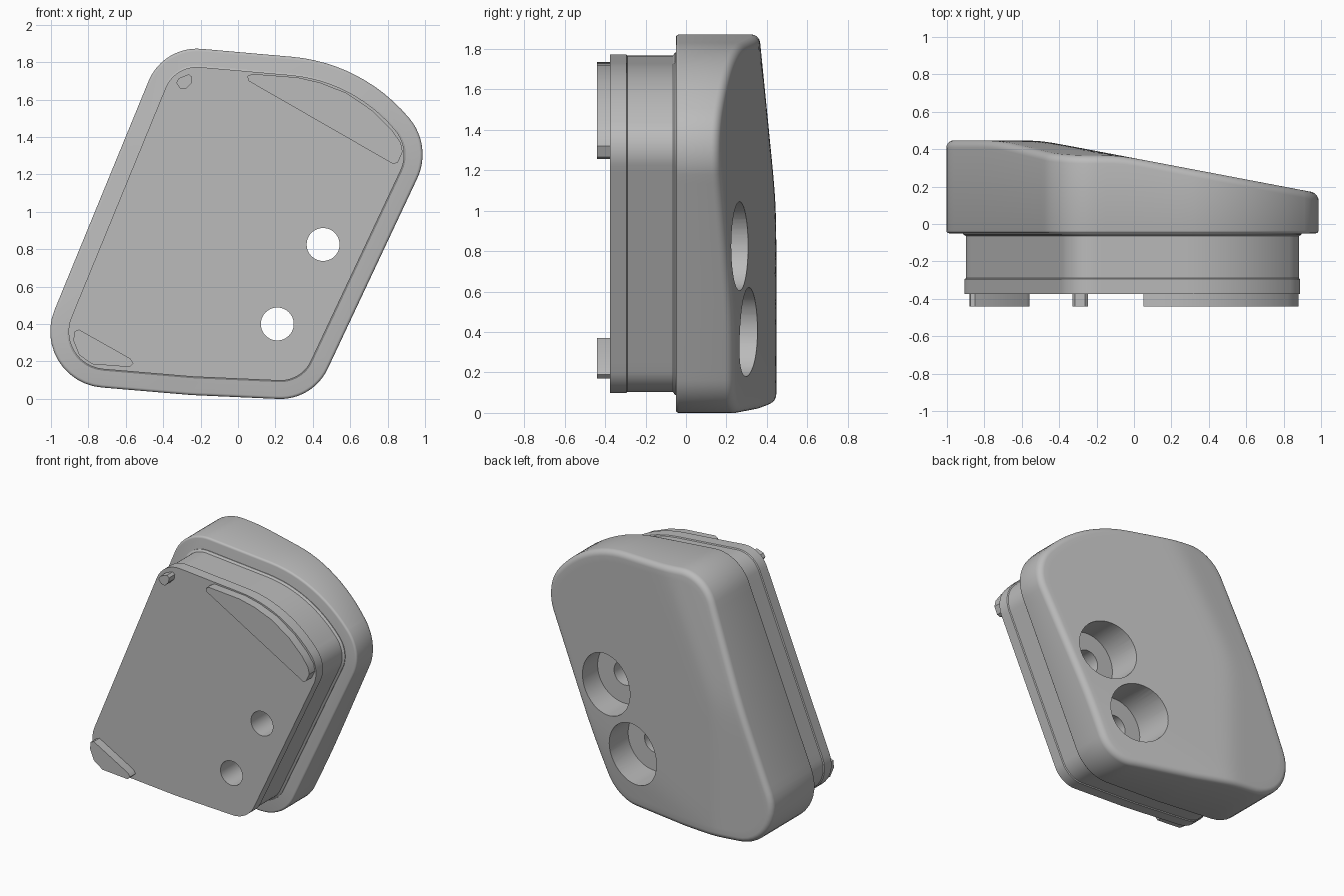
import bpy, bmesh, math
from mathutils import Vector, Matrix

if "Cube" in bpy.data.objects:
    bpy.data.objects.remove(bpy.data.objects["Cube"])

grey = bpy.data.materials.new("plain_grey")
grey.use_nodes = True
GREY = (0.5, 0.5, 0.5, 1)
grey.diffuse_color = GREY
grey.node_tree.nodes["Principled BSDF"].inputs["Base Color"].default_value = GREY


def rounded_outline(corners, steps=12, spacing=0.05):
    """Clockwise polygon with filleted corners -> list of (point, outward normal)."""
    raw, n = [], len(corners)
    pts = [Vector(c[:2]) for c in corners]
    for i in range(n):
        d0 = (pts[i] - pts[i - 1]).normalized()
        d1 = (pts[(i + 1) % n] - pts[i]).normalized()
        n0, n1 = Vector((-d0.y, d0.x)), Vector((-d1.y, d1.x))
        r = corners[i][2]
        centre = pts[i] - (n0 + n1) * (r / (1 + n0.dot(n1)))
        turn = n0.angle_signed(n1)
        for k in range(steps + 1):
            nk = Matrix.Rotation(-turn * k / steps, 2) @ n0
            raw.append((centre + nk * r, nk))
    out = []
    for (p, a), (q, b) in zip(raw, raw[1:] + raw[:1]):
        m = max(1, math.ceil((q - p).length / spacing))
        out += [(p.lerp(q, k / m), a.lerp(b, k / m).normalized()) for k in range(m)]
    return out


def inset(outline, d):
    return [p - n * d for p, n in outline]


def loft(name, rings, tip=None, angle=35):
    """Skin closed rings of 3D points; cap the first, close the last with a cap or tip."""
    bm = bmesh.new()
    loops = [[bm.verts.new(c) for c in ring] for ring in rings]
    n = len(loops[0])
    for a, b in zip(loops, loops[1:]):
        for i in range(n):
            j = (i + 1) % n
            bm.faces.new((a[i], a[j], b[j], b[i]))
    bm.faces.new(loops[0])
    if tip:
        t = bm.verts.new(tip)
        for i in range(n):
            bm.faces.new((loops[-1][i], loops[-1][(i + 1) % n], t))
    else:
        bm.faces.new(loops[-1])
    bmesh.ops.recalc_face_normals(bm, faces=bm.faces)
    me = bpy.data.meshes.new(name)
    bm.to_mesh(me)
    bm.free()
    me.materials.append(grey)
    ob = bpy.data.objects.new(name, me)
    bpy.context.collection.objects.link(ob)
    return ob


def at(points, y):
    return [(p.x, y, p.y) for p in points]


def circle(x, z, r, n=48):
    return [Vector((x + r * math.cos(math.tau * i / n), z + r * math.sin(math.tau * i / n)))
            for i in range(n)]


def back_y(x, z):
    """Sculpted back: soft minimum of four gently tilted planes."""
    planes = (0.447, 0.352 - 0.19 * x, 0.325 - 0.23 * x + 0.115 * z, 0.55 - 0.1 * z)
    k = 150
    return -math.log(sum(math.exp(-k * p) for p in planes)) / k


# Main outline: x, z, corner radius
outline = rounded_outline([
    (-0.40, 1.889, 0.28), (0.668, 1.795, 0.92), (1.04, 1.352, 0.30),
    (0.40, -0.009, 0.28), (-0.25, 0.02, 1.5), (-1.137, 0.095, 0.30)])

# Cover: small front fillet, larger back fillet, then rings closing over the back
SEAM, RF, RB = -0.05, 0.015, 0.04
rings = []
for k in range(4):
    a = k / 3 * math.pi / 2
    rings.append(at(inset(outline, RF * (1 - math.sin(a))), SEAM + RF * (1 - math.cos(a))))
for k in range(7):
    a = k / 6 * math.pi / 2
    pts = inset(outline, RB * (1 - math.cos(a)))
    rings.append([(p.x, back_y(p.x, p.y) - RB * (1 - math.sin(a)), p.y) for p in pts])
centre = Vector((0, 0.93))
edge = inset(outline, RB)
for k in range(1, 24):
    pts = [p.lerp(centre, k / 24) for p in edge]
    rings.append([(p.x, back_y(p.x, p.y), p.y) for p in pts])
cover = loft("back_cover", rings, tip=(centre.x, back_y(*centre), centre.y))

# Body: plug behind the cover with a slightly wider front plate
neck, lip = inset(outline, 0.105), inset(outline, 0.098)
body = loft("front_body", [at(inset(outline, 0.09), -0.04), at(inset(outline, 0.09), -0.055),
                           at(neck, -0.065), at(neck, -0.29), at(lip, -0.295), at(lip, -0.375)])

# Screw holes: narrow bore right through, wide counterbore from the back
for x, z in ((0.455, 0.825), (0.21, 0.40)):
    for r, y0, y1 in ((0.22, 0.05, 0.7), (0.088, -0.6, 0.2)):
        ring = circle(x, z, r)
        cutter = loft("hole_cutter", [at(ring, y0), at(ring, y1)])
        cutter.hide_render = True
        for ob in (cover, body):
            if ob is body and y0 > 0:
                continue
            mod = ob.modifiers.new("bore", "BOOLEAN")
            mod.operation, mod.solver, mod.object = "DIFFERENCE", "EXACT", cutter
            bpy.context.view_layer.objects.active = ob
            bpy.ops.object.modifier_apply(modifier=mod.name)
        bpy.data.objects.remove(cutter)

# Locating pads on the front face
pads = {
    "crescent_pad": [(0.055, 1.70), (0.05, 1.725), (0.075, 1.737), (0.32, 1.718), (0.44, 1.69),
                     (0.58, 1.635), (0.72, 1.54), (0.82, 1.44), (0.87, 1.37), (0.88, 1.32),
                     (0.855, 1.265), (0.83, 1.255)],
    "corner_pad": [(-0.88, 0.31), (-0.875, 0.36), (-0.85, 0.37), (-0.575, 0.215), (-0.56, 0.19),
                   (-0.58, 0.17), (-0.78, 0.185), (-0.85, 0.235)],
    "small_peg": [(-0.33, 1.69), (-0.315, 1.715), (-0.262, 1.735), (-0.245, 1.72),
                  (-0.25, 1.685), (-0.28, 1.655), (-0.31, 1.66)],
}
parts = [cover, body]
for name, pts in pads.items():
    pts = [Vector(p) for p in pts]
    parts.append(loft(name, [at(pts, -0.44), at(pts, -0.37)]))

# Smooth shading with crisp edges
for ob in parts:
    bpy.ops.object.select_all(action="DESELECT")
    ob.select_set(True)
    bpy.context.view_layer.objects.active = ob
    bpy.ops.object.shade_smooth_by_angle(angle=math.radians(35))
